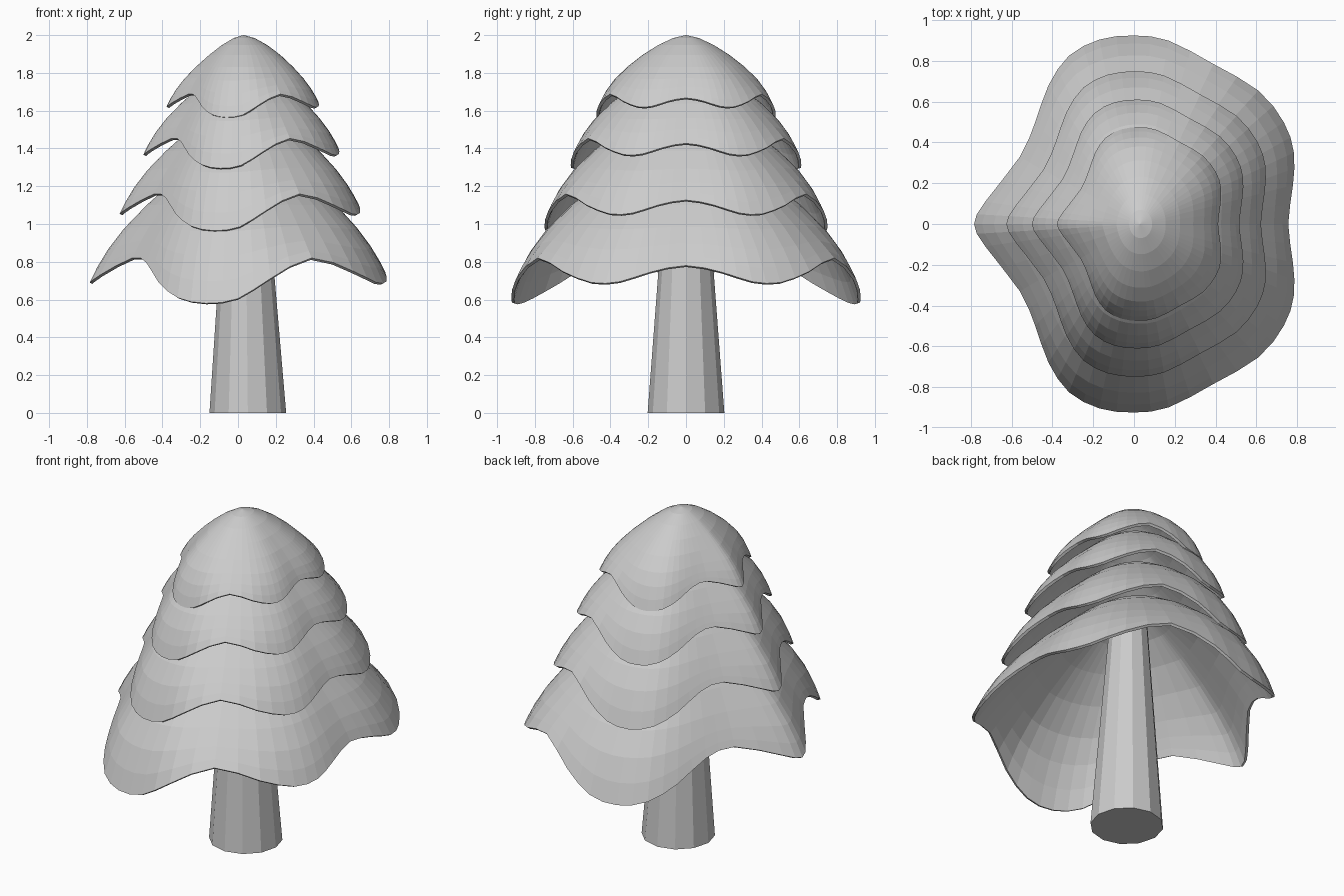
import bpy, bmesh, math
from mathutils import Vector

cube = bpy.data.objects.get("Cube")
if cube:
    bpy.data.objects.remove(cube, do_unlink=True)

grey = bpy.data.materials.new("light grey")
grey.use_nodes = True
grey.diffuse_color = (0.6, 0.6, 0.6, 1)
bsdf = grey.node_tree.nodes["Principled BSDF"]
bsdf.inputs["Base Color"].default_value = grey.diffuse_color
bsdf.inputs["Roughness"].default_value = 0.8

AXIS_X = 0.05   # the crown's vertical axis
TIP_SHIFT = -0.04   # the tip sits a little off the axis
APEX = 1.43     # apex height of the lowest layer
CREST = 0.82    # height of the rim between lobes
CORE = (0.73, 0.9)   # half widths of the oval that rings approach near the tip

# Half of the wavy rim, from the right tip round to the left side
HALF_RIM = [(-.785, 0, .69), (-.73, .11, .73), (-.56, .33, .82), (-.485, .5, .795),
            (-.42, .68, .69), (-.32, .825, .61), (-.17, .905, .58), (0, .925, .605),
            (.17, .9, .71), (.39, .785, .82), (.61, .655, .75), (.735, .5, .69),
            (.785, .35, .695), (.78, .19, .745), (.757, 0, .78)]


def add_object(name, bm):
    bmesh.ops.recalc_face_normals(bm, faces=bm.faces)
    mesh = bpy.data.meshes.new(name)
    bm.to_mesh(mesh)
    bm.free()
    mesh.materials.append(grey)
    obj = bpy.data.objects.new(name, mesh)
    bpy.context.collection.objects.link(obj)
    return obj


def smooth_rim():
    """Mirror the half rim and add a curved midpoint between neighbours."""
    half = [Vector(p) for p in HALF_RIM]
    loop = half + [Vector((p.x, -p.y, p.z)) for p in half[-2:0:-1]]
    n = len(loop)
    out = []
    for i in range(n):
        a, b, c, d = (loop[(i + k) % n] for k in (-1, 0, 1, 2))
        out += [b, (b + c) * 0.5625 - (a + d) * 0.0625]
    return out


def crown_layer(name, scale, lift):
    """Domed skirt: oval near the tip, wavy and drooping towards the rim."""
    bm = bmesh.new()

    def place(x, y, z):
        return bm.verts.new((AXIS_X + x * scale, y * scale, lift + z * scale))

    rim = smooth_rim()
    rings = []
    for t in (0.15, 0.32, 0.5, 0.67, 0.81, 0.9, 0.96, 1.0):
        ring = []
        for p in rim:
            x, y = p.x - AXIS_X, p.y
            to_oval = 1 / math.hypot(x / CORE[0], y / CORE[1])
            reach = t * (1 + (to_oval - 1) * (1 - t * t))
            drop = (APEX - CREST) * t ** 1.55 + (CREST - p.z) * t ** 10
            ring.append(place(x * reach + TIP_SHIFT * (1 - t), y * reach, APEX - drop))
        rings.append(ring)
    top = place(TIP_SHIFT, 0, APEX)
    n = len(rim)
    for i in range(n):
        j = (i + 1) % n
        bm.faces.new((top, rings[0][i], rings[0][j]))
        for inner, outer in zip(rings, rings[1:]):
            bm.faces.new((inner[i], outer[i], outer[j], inner[j]))
    obj = add_object(name, bm)
    shell = obj.modifiers.new("thickness", "SOLIDIFY")
    shell.thickness = 0.016
    shell.offset = -1


# Crown: four copies of the same skirt, smaller towards the top
for name, scale, lift in (("crown_bottom", 1.0, 0.0), ("crown_lower", 0.81, 0.495),
                          ("crown_upper", 0.66, 0.912), ("crown_top", 0.513, 1.267)):
    crown_layer(name, scale, lift)

# Trunk: tapered, slightly leaning, twelve sides, reaching up into the crown
bm = bmesh.new()
bmesh.ops.create_cone(bm, cap_ends=True, segments=12, radius1=0.203, radius2=0.1, depth=1.36)
for v in bm.verts:
    v.co.z += 0.68
    v.co.x += 0.052 - 0.01 * v.co.z
add_object("trunk", bm)
